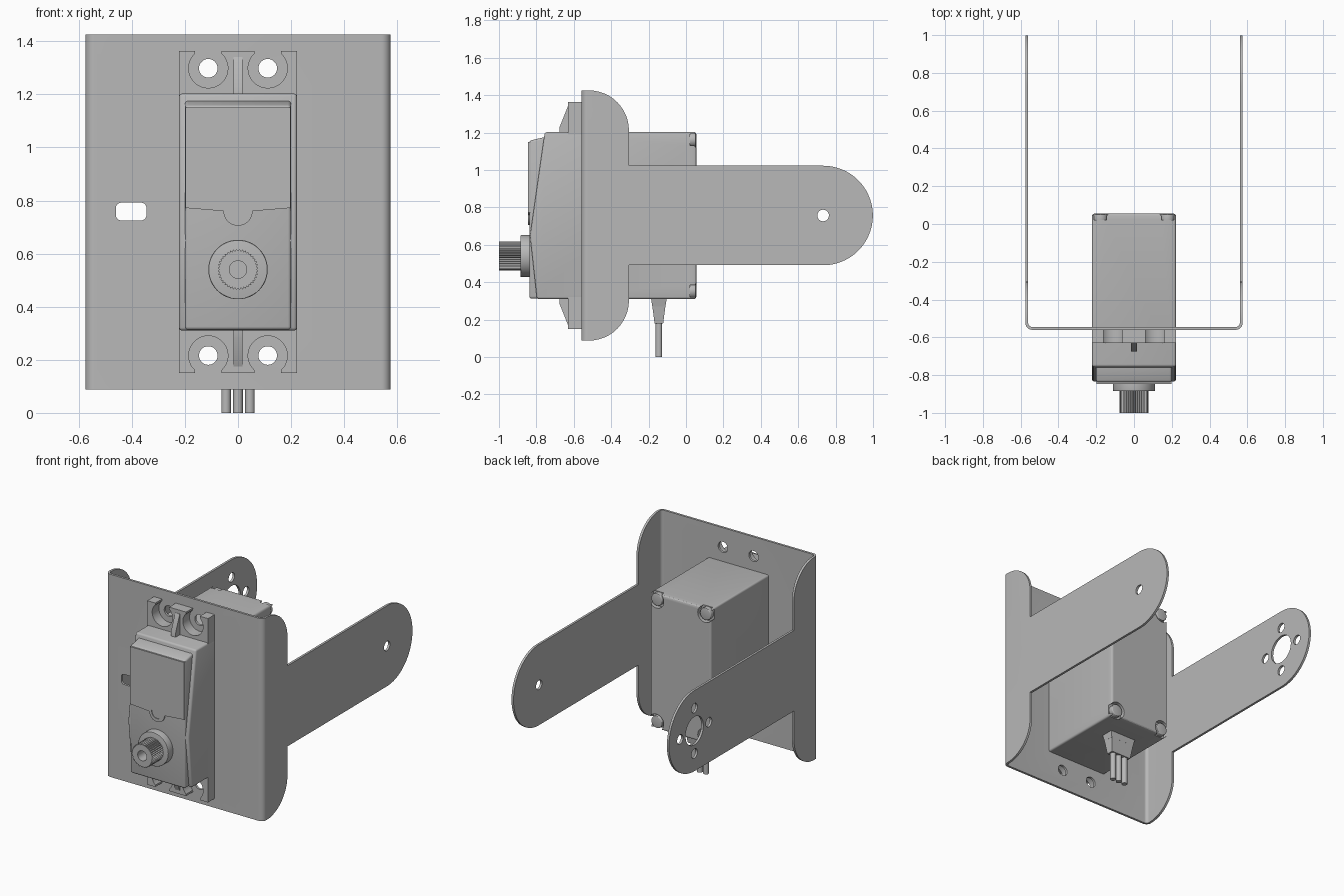
import bpy, bmesh, math
from math import sin, cos, pi, radians

cube = bpy.data.objects.get("Cube")
if cube:
    bpy.data.objects.remove(cube, do_unlink=True)

grey = bpy.data.materials.new("plain grey")
grey.use_nodes = True
grey.diffuse_color = (0.48, 0.48, 0.48, 1)
grey.node_tree.nodes["Principled BSDF"].inputs["Base Color"].default_value = (0.48, 0.48, 0.48, 1)

MID = 0.757            # mid height, also the arm pivot height
PIVOT = 0.733
FRONT = -0.56
AXLE = 0.54


def place(axis, u, v, w):
    return {"x": (w, u, v), "y": (u, w, v), "z": (u, v, w)}[axis]


def prism(name, pts, axis, a, b, pts_b=None):
    """Extrude a 2D outline along an axis, optionally to a second outline."""
    bm = bmesh.new()
    near = [bm.verts.new(place(axis, u, v, a)) for u, v in pts]
    far = [bm.verts.new(place(axis, u, v, b)) for u, v in (pts_b or pts)]
    bm.faces.new(near)
    bm.faces.new(far)
    n = len(pts)
    for i in range(n):
        j = (i + 1) % n
        bm.faces.new((near[i], near[j], far[j], far[i]))
    bmesh.ops.recalc_face_normals(bm, faces=bm.faces)
    mesh = bpy.data.meshes.new(name)
    bm.to_mesh(mesh)
    bm.free()
    mesh.materials.append(grey)
    ob = bpy.data.objects.new(name, mesh)
    bpy.context.collection.objects.link(ob)
    return ob


def arc(u, v, r, a0=0, a1=360, n=32):
    full = abs(a1 - a0) == 360
    steps = n if full else n + 1
    angles = [radians(a0 + (a1 - a0) * i / n) for i in range(steps)]
    return [(u + r * cos(t), v + r * sin(t)) for t in angles]


def rect(u0, u1, v0, v1):
    return [(u0, v0), (u1, v0), (u1, v1), (u0, v1)]


def rounded(u0, u1, v0, v1, r):
    return (arc(u1 - r, v1 - r, r, 0, 90, 6) + arc(u0 + r, v1 - r, r, 90, 180, 6)
            + arc(u0 + r, v0 + r, r, 180, 270, 6) + arc(u1 - r, v0 + r, r, 270, 360, 6))


def finish(ob, bevel=0, cutters=(), keep=None):
    """Bevel, cut or intersect, then bake the result into the mesh."""
    if bevel:
        m = ob.modifiers.new("bevel", "BEVEL")
        m.width, m.segments, m.limit_method = bevel, 3, "ANGLE"
    tools = [(c, "DIFFERENCE") for c in cutters]
    if keep:
        tools.insert(0, (keep, "INTERSECT"))
    for tool, op in tools:
        m = ob.modifiers.new("cut", "BOOLEAN")
        m.object, m.operation, m.solver = tool, op, "EXACT"
    bpy.context.view_layer.update()
    dg = bpy.context.evaluated_depsgraph_get()
    baked = bpy.data.meshes.new_from_object(ob.evaluated_get(dg))
    ob.modifiers.clear()
    ob.data = baked
    for tool, op in tools:
        bpy.data.objects.remove(tool, do_unlink=True)
    return ob


# Folded bracket: U section clipped by the side outline, then drilled
W, T, R = 0.575, 0.015, 0.035
outer = [(-W, 1)] + arc(-W + R, FRONT + R, R, 180, 270, 8) + arc(W - R, FRONT + R, R, 270, 360, 8) + [(W, 1)]
wi, ri = W - T, R - T
inner = ([(wi, 1)] + arc(W - R, FRONT + R, ri, 360, 270, 8)
         + arc(-W + R, FRONT + R, ri, 270, 180, 8) + [(-wi, 1)])
bracket = prism("bracket", outer + inner, "z", 0.087, 1.427)
half_h, half_arm, back, corner = 0.669, 0.266, -0.305, 0.215
upper = ([(FRONT - 0.05, half_h)] + arc(back - corner, half_h - corner, corner, 90, 0, 12)
         + [(back, half_arm)] + arc(PIVOT, 0, half_arm, 90, 0, 24))
outline = [(y, MID + z) for y, z in upper] + [(y, MID - z) for y, z in reversed(upper[:-1])]
side_shape = prism("side_shape", outline, "x", -1, 1)
holes = [prism("cutter", arc(PIVOT, MID, 0.031), "x", 0.4, 0.7),
         prism("cutter", arc(PIVOT, MID, 0.093), "x", -0.7, -0.4)]
for dy, dz in ((1, 0), (-1, 0), (0, 1), (0, -1)):
    holes.append(prism("cutter", arc(PIVOT + 0.15 * dy, MID + 0.15 * dz, 0.031), "x", -0.7, -0.4))
holes.append(prism("cutter", rounded(-0.46, -0.345, 0.725, 0.792, 0.02), "y", -0.7, -0.4))
holes.append(prism("cutter", rect(-0.215, 0.215, 0.318, 1.193), "y", -0.7, -0.4))
SCREWS = [(sx, sz) for sx in (-1, 1) for sz in (-1, 1)]
for sx, sz in SCREWS:
    holes.append(prism("cutter", arc(0.112 * sx, MID + 0.541 * sz, 0.035), "y", -0.7, -0.4))
finish(bracket, cutters=holes, keep=side_shape)

# Servo case with sloping front and notched back corners
case_profile = [(0.055, 0.31), (0.055, 1.203), (-0.755, 1.203), (-0.834, 0.65), (-0.797, 0.31)]
case = prism("servo_case", case_profile, "x", -0.222, 0.222)
notches = []
for sx, sz in SCREWS:
    cx, cz = 0.178 * sx, MID + 0.404 * sz
    notches.append(prism("cutter", arc(cx, cz, 0.054), "y", 0.022, 0.1))
finish(case, 0.012, notches)
for sx, sz in SCREWS:
    cx, cz = 0.178 * sx, MID + 0.404 * sz
    head = prism("case_screw", arc(cx, cz, 0.04, n=24), "y", 0.01, 0.053)
    finish(head, 0.005)

# Front cover and its raised upper panel with a round tab
cover = prism("front_cover", [(-0.7, 1.178), (-0.755, 1.176), (-0.838, 1.157), (-0.838, 0.313), (-0.7, 0.313)],
              "x", -0.2, 0.2)
finish(cover, 0.012)
panel_outline = ([(-0.198, 1.15), (-0.198, 0.772)] + arc(0, 0.76, 0.055, 180, 360, 16)
                 + [(0.198, 0.772), (0.198, 1.15)])
dimple = prism("cutter", arc(0, 0.765, 0.038, 180, 360, 16) + [(0.038, 0.775), (-0.038, 0.775)],
               "y", -0.9, -0.842)
finish(prism("upper_panel", panel_outline, "y", -0.846, -0.83), cutters=[dimple])

# Mounting flange with open screw slots
flange = prism("mounting_flange", rect(-0.222, 0.222, 0.15, 1.364), "y", -0.63, FRONT)
slots = []
for sx, sz in SCREWS:
    key = arc(0, 0, 0.074, 133, 407, 28) + [(0.05, 0.1), (-0.05, 0.1)]
    key = [(0.112 * sx + u, MID + sz * (0.541 + v)) for u, v in key]
    slots.append(prism("cutter", key, "y", -0.7, -0.5))
finish(flange, cutters=slots)

# Stiffening ribs above and below the case
for name, s in (("upper_rib", 1), ("lower_rib", -1)):
    rib = [(-0.62, 0.43), (-0.62, 0.583), (-0.632, 0.583), (-0.675, 0.475), (-0.675, 0.43)]
    prism(name, [(y, MID + s * z) for y, z in rib], "x", -0.017, 0.017)

# Output boss and splined shaft
finish(prism("output_boss", arc(0, AXLE, 0.112, n=48), "y", -0.885, -0.8), 0.004)
teeth = 40
spline = []
for i in range(teeth * 2):
    t, r = pi * i / teeth, 0.077 if i % 2 else 0.07
    spline.append((r * cos(t), AXLE + r * sin(t)))
bore = prism("cutter", arc(0, AXLE, 0.033), "y", -1.1, -0.9)
finish(prism("splined_shaft", spline, "y", -1.0, -0.87), cutters=[bore])

# Cable boot and three wires
prism("cable_boot", rect(-0.095, 0.095, -0.187, -0.103), "z", 0.315, 0.27,
      rect(-0.085, 0.085, -0.18, -0.11))
prism("cable_boot_tip", rect(-0.085, 0.085, -0.18, -0.11), "z", 0.272, 0.18,
      rect(-0.072, 0.072, -0.168, -0.122))
for x in (-0.045, 0, 0.045):
    prism("wire", arc(x, -0.145, 0.018, n=20), "z", 0, 0.2)

# Smooth the round surfaces, keep edges sharp
bpy.ops.object.select_all(action="DESELECT")
for ob in bpy.context.scene.objects:
    if ob.type == "MESH":
        ob.select_set(True)
        bpy.context.view_layer.objects.active = ob
bpy.ops.object.shade_smooth_by_angle(angle=radians(30))
